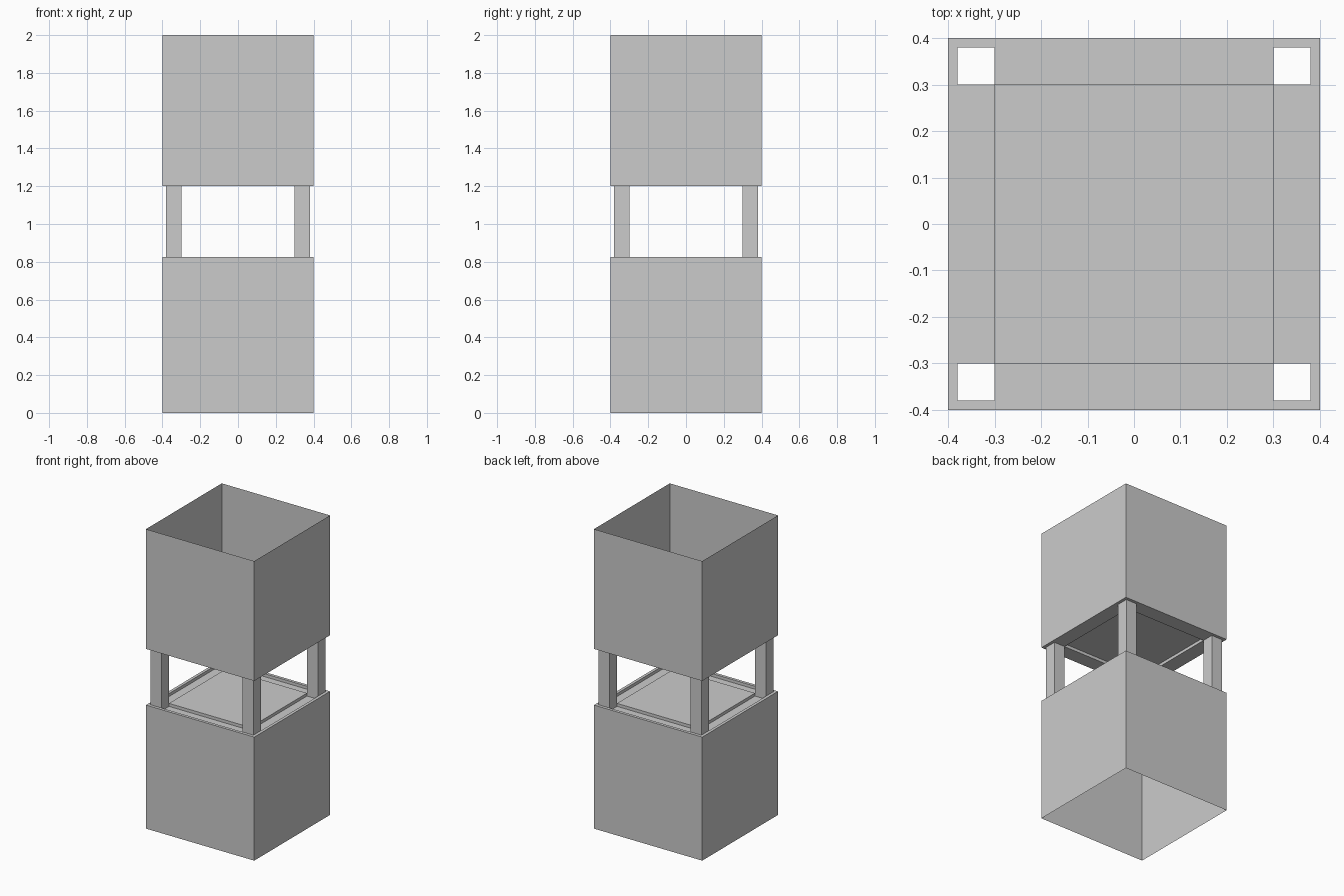
import bpy
import bmesh

if "Cube" in bpy.data.objects:
    bpy.data.objects.remove(bpy.data.objects["Cube"])

HALF = 0.40           # half width of both boxes
POST_IN, POST_OUT = 0.30, 0.38
CUTS = [-HALF, -POST_OUT, -POST_IN, POST_IN, POST_OUT, HALF]


def finish(name, bm):
    bmesh.ops.remove_doubles(bm, verts=bm.verts, dist=1e-5)
    me = bpy.data.meshes.new(name)
    bm.to_mesh(me)
    bm.free()
    ob = bpy.data.objects.new(name, me)
    bpy.context.collection.objects.link(ob)
    return ob


def quad(bm, *pts):
    return bm.faces.new([bm.verts.new(p) for p in pts])


def walls(bm, x0, x1, y0, y1, z0, z1):
    """Open square tube with outward faces."""
    ring = [(x0, y0), (x1, y0), (x1, y1), (x0, y1)]
    for a, b in zip(ring, ring[1:] + ring[:1]):
        quad(bm, (*a, z0), (*b, z0), (*b, z1), (*a, z1))


def deck(bm, rim, channel, panel):
    """Stepped sheet: outer rim, band between the posts, centre panel, open post corners."""
    def height(i, j):
        if i in (0, 4) or j in (0, 4):
            return rim
        return panel if i == j == 2 else channel

    for i in range(5):
        for j in range(5):
            x0, x1, y0, y1 = CUTS[i], CUTS[i + 1], CUTS[j], CUTS[j + 1]
            h = height(i, j)
            if not (i in (1, 3) and j in (1, 3)):
                quad(bm, (x0, y0, h), (x1, y0, h), (x1, y1, h), (x0, y1, h))
            # small risers where neighbouring levels differ
            if i < 4 and abs(height(i + 1, j) - h) > 1e-6:
                n = height(i + 1, j)
                quad(bm, (x1, y0, n), (x1, y1, n), (x1, y1, h), (x1, y0, h))
            if j < 4 and abs(height(i, j + 1) - h) > 1e-6:
                n = height(i, j + 1)
                quad(bm, (x1, y1, n), (x0, y1, n), (x0, y1, h), (x1, y1, h))


# Lower box, open underneath
bm = bmesh.new()
walls(bm, -HALF, HALF, -HALF, HALF, 0, 0.825)
deck(bm, rim=0.825, channel=0.805, panel=0.825)
finish("lower_box", bm)

# Upper box, open on top, floor panel set slightly up
bm = bmesh.new()
walls(bm, -HALF, HALF, -HALF, HALF, 1.2, 2.0)
deck(bm, rim=1.2, channel=1.2, panel=1.22)
finish("upper_box", bm)

# Four hollow corner posts
for sx, side in ((-1, "left"), (1, "right")):
    for sy, end in ((-1, "front"), (1, "back")):
        bm = bmesh.new()
        xs = sorted((sx * POST_IN, sx * POST_OUT))
        ys = sorted((sy * POST_IN, sy * POST_OUT))
        walls(bm, *xs, *ys, 0.805, 1.2)
        finish(f"{end}_{side}_post", bm)
